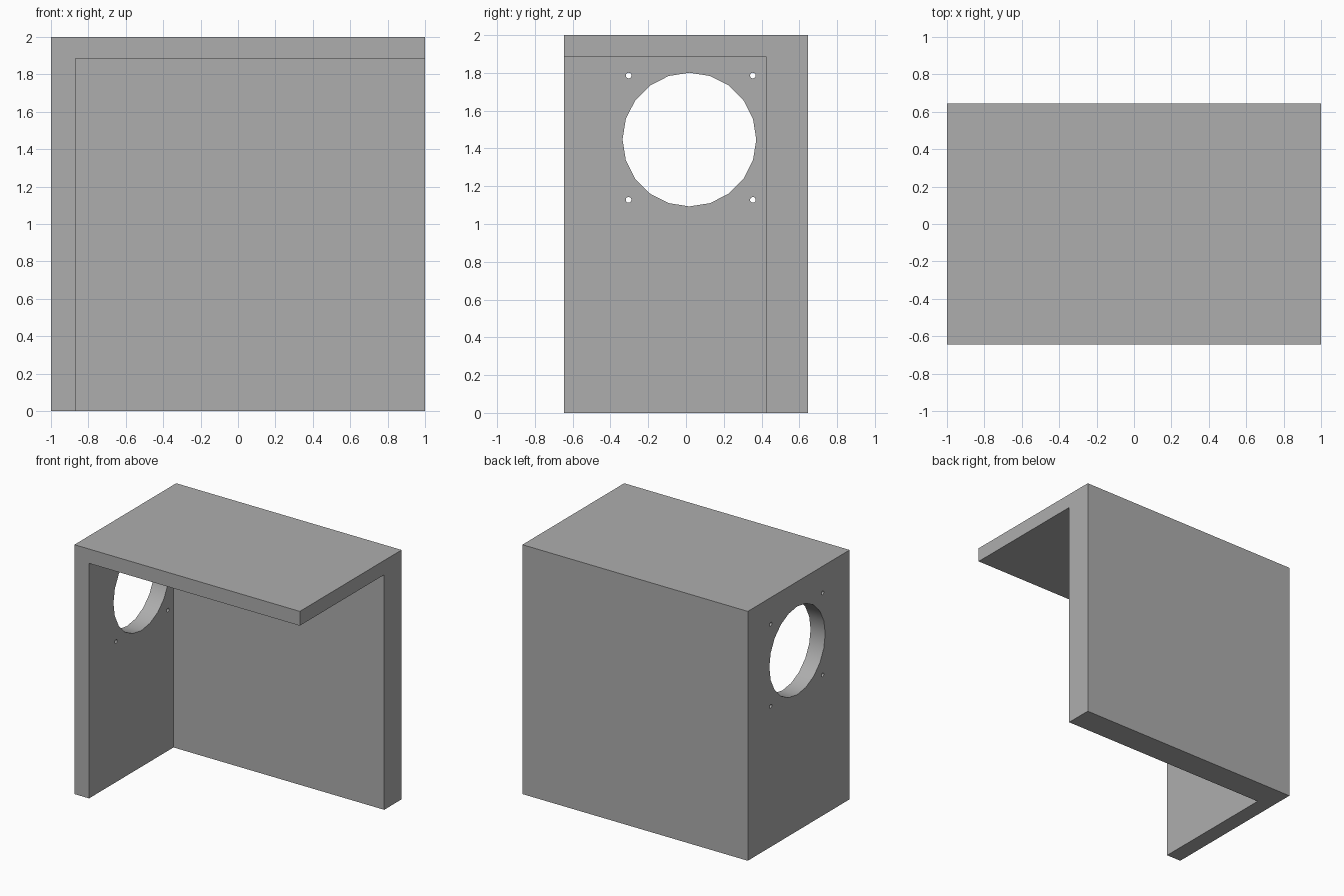
import bpy, math

if "Cube" in bpy.data.objects:
    bpy.data.objects.remove(bpy.data.objects["Cube"])

grey = bpy.data.materials.new("panel_grey")
grey.diffuse_color = (0.42, 0.42, 0.42, 1)
grey.use_nodes = True
grey.node_tree.nodes["Principled BSDF"].inputs["Base Color"].default_value = grey.diffuse_color


def box(name, lo, hi):
    bpy.ops.mesh.primitive_cube_add(
        size=1, location=[(a + b) / 2 for a, b in zip(lo, hi)])
    ob = bpy.context.object
    ob.name = name
    ob.scale = [b - a for a, b in zip(lo, hi)]
    bpy.ops.object.transform_apply(location=True, rotation=True, scale=True)
    return ob


def drill(name, y, z, radius, sides):
    # cylinder running along x through the side panel
    bpy.ops.mesh.primitive_cylinder_add(
        vertices=sides, radius=radius, depth=0.4,
        location=(-0.935, y, z), rotation=(0, math.pi / 2, 0))
    ob = bpy.context.object
    ob.name = name
    bpy.ops.object.transform_apply(location=True, rotation=True, scale=True)
    return ob


# outer block of the enclosure
shell = box("enclosure_shell", (-1, -0.645, 0), (1, 0.645, 2))
shell.data.materials.append(grey)

# open interior, leaving left side, back and top panels
cutters = [box("interior_cutter", (-0.87, -1, -0.5), (1.5, 0.425, 1.885))]

# fan opening and its four screw holes
cutters.append(drill("fan_cutter", 0.018, 1.447, 0.354, 20))
for sy in (-1, 1):
    for sz in (-1, 1):
        cutters.append(drill("screw_cutter", 0.025 + sy * 0.329,
                             1.457 + sz * 0.329, 0.015, 20))

bpy.ops.object.select_all(action='DESELECT')
shell.select_set(True)
bpy.context.view_layer.objects.active = shell
for c in cutters:
    mod = shell.modifiers.new("cut", 'BOOLEAN')
    mod.operation = 'DIFFERENCE'
    mod.solver = 'EXACT'
    mod.object = c
    bpy.ops.object.modifier_apply(modifier=mod.name)
for c in cutters:
    bpy.data.objects.remove(c)

bpy.ops.object.shade_smooth_by_angle(angle=math.radians(30))
